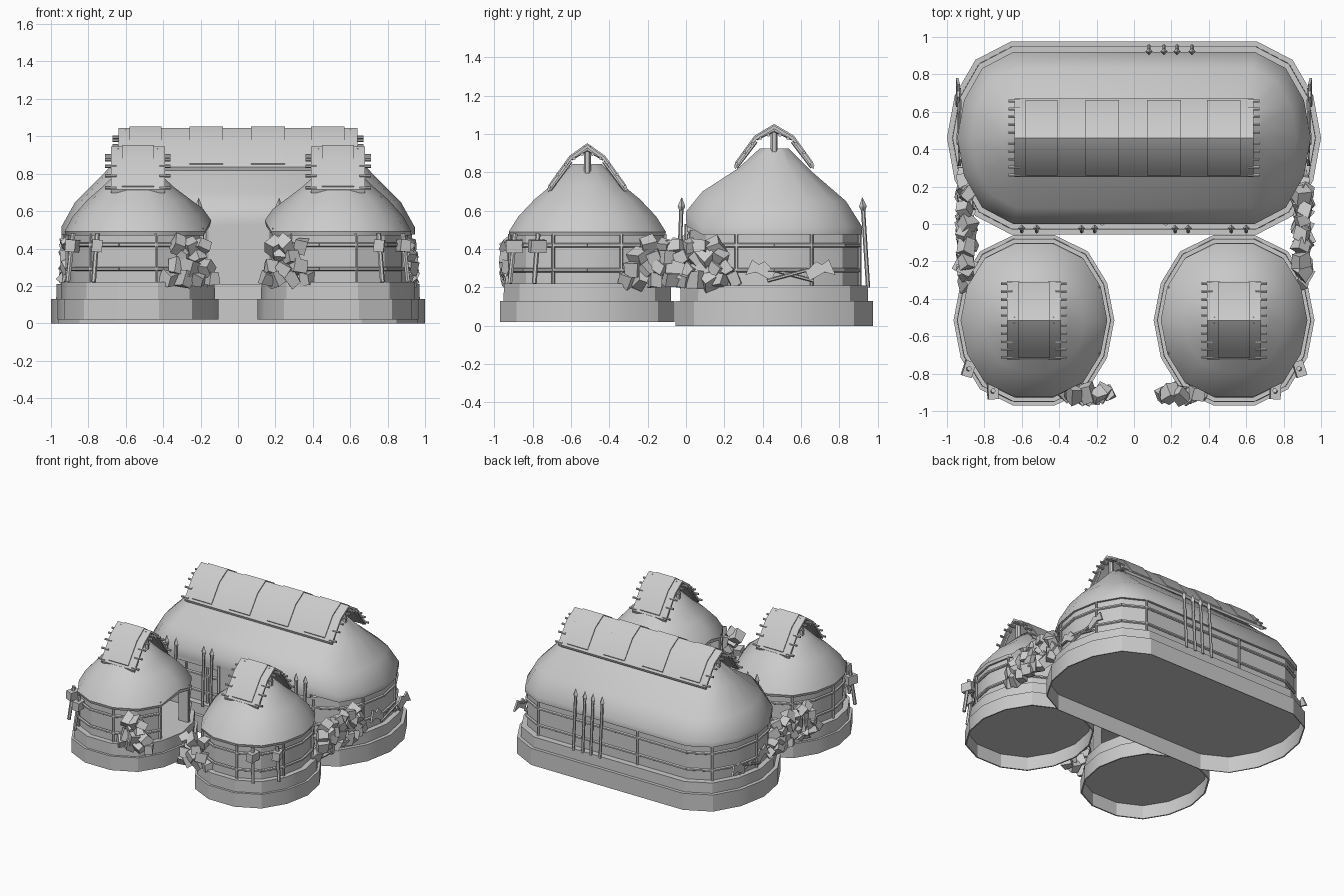
import bpy, bmesh, math, random
from mathutils import Vector, Matrix, Euler

if "Cube" in bpy.data.objects:
    bpy.data.objects.remove(bpy.data.objects["Cube"])

random.seed(4)
# quarter of the 14-sided unit outline, mirrored into a full loop (counter-clockwise)
Q = [(1, 0), (.91, .44), (.67, .81), (.26, 1)]
UNIT = Q + [(-x, y) for x, y in Q[::-1]] + [(-x, -y) for x, y in Q[1:]] + [(x, -y) for x, y in Q[:0:-1]]


def finish(bm, name, smooth=0):
    bmesh.ops.recalc_face_normals(bm, faces=bm.faces)
    me = bpy.data.meshes.new(name)
    bm.to_mesh(me)
    bm.free()
    ob = bpy.data.objects.new(name, me)
    bpy.context.collection.objects.link(ob)
    if smooth:
        bpy.ops.object.select_all(action='DESELECT')
        ob.select_set(True)
        bpy.context.view_layer.objects.active = ob
        bpy.ops.object.shade_smooth_by_angle(angle=math.radians(smooth))


def outline(c, s, rx, ry):
    return [Vector((c[0] + u * rx + math.copysign(s, u), c[1] + v * ry, 0)) for u, v in UNIT]


def loft(name, c, s, rings, lift=None, skip=None, caps=True, smooth=0):
    """Stack of outlines; lift raises chosen points, skip leaves out wall panels."""
    bm = bmesh.new()
    loops = []
    for k, (z, rx, ry) in enumerate(rings):
        loops.append([bm.verts.new(p + Vector((0, 0, z + (lift(i, k) if lift else 0))))
                      for i, p in enumerate(outline(c, s, rx, ry))])
    for a, b in zip(loops, loops[1:]):
        for i in range(14):
            j = (i + 1) % 14
            if not (skip and i in skip):
                bm.faces.new((a[i], a[j], b[j], b[i]))
    if caps:
        bm.faces.new(loops[0][::-1])
        bm.faces.new(loops[-1])
    finish(bm, name, smooth)


def rod(bm, p, q, r, r2=None, n=6):
    p, q = Vector(p), Vector(q)
    d = q - p
    m = Matrix.Translation((p + q) / 2) @ d.to_track_quat('Z', 'Y').to_matrix().to_4x4()
    bmesh.ops.create_cone(bm, cap_ends=True, segments=n, radius1=r, radius2=r if r2 is None else r2,
                          depth=d.length, matrix=m)


def prism(bm, pts, off):
    a = [bm.verts.new(p) for p in pts]
    b = [bm.verts.new(Vector(p) + Vector(off)) for p in pts]
    n = len(a)
    bm.faces.new(a)
    bm.faces.new(b[::-1])
    for i in range(n):
        bm.faces.new((a[i], b[i], b[(i + 1) % n], a[(i + 1) % n]))


def box(bm, c, size, rot=(0, 0, 0)):
    m = Matrix.LocRotScale(Vector(c), Euler(rot), Vector(size))
    bmesh.ops.create_cube(bm, size=1, matrix=m)


def lattice(name, c, s, rx, ry, skip=(), door=0):
    """Horizontal rails and upright posts around a wall."""
    bm = bmesh.new()
    pts = outline(c, s, rx, ry)
    for i in range(14):
        if i in skip:
            continue
        a, b = pts[i], pts[(i + 1) % 14]
        n = 7 if i == 10 and door else max(1, round((b - a).length / .4))
        for k in range(n):
            p, q = a.lerp(b, k / n), a.lerp(b, (k + 1) / n)
            if n == 7 and k == 3:
                continue
            if k % 2 == 0 and i % 2 == 1 or n == 7:
                rod(bm, p + Vector((0, 0, .2)), p + Vector((0, 0, .48)), .009)
            for z in (.29, .42):
                rod(bm, p + Vector((0, 0, z)), q + Vector((0, 0, z)), .011)
    finish(bm, name)


def strip(bm, c, half, x0, x1, t):
    pts = [(-y, z) for y, z in half[:0:-1]] + half
    loop = [(x0, c[1] + y, z) for y, z in pts] + [(x0, c[1] + y * .97, z - t) for y, z in pts[::-1]]
    prism(bm, loop, (x1 - x0, 0, 0))


def ridge_cover(name, c, hx, half, panels):
    """Bent thatch cover with raised panels, end pegs and gable posts."""
    bm = bmesh.new()
    strip(bm, c, half, c[0] - hx, c[0] + hx, .018)
    (y1, z1), (y2, z2) = half[1:]
    short = [(0, half[0][1] + .008), (y1 + .003, z1 + .007), (y2 - .008, z2 + .02)]
    for a, b in panels:
        strip(bm, c, short, c[0] + a, c[0] + b, .014)
    for e in (-1, 1):
        xe = c[0] + e * hx
        rod(bm, (xe - e * .04, c[1], z1 - .16), (xe - e * .04, c[1], half[0][1] - .01), .018)
        for d in (-1, 1):
            for k in range(5):
                p = Vector((0, d * y1 * .3, half[0][1] - .05)).lerp(Vector((0, d * y2 * .94, z2 + .01)), k / 4)
                p.z += .03 * math.sin(math.pi * k / 4)
                rod(bm, (xe - .03, c[1] + p.y, p.z), (xe + .03, c[1] + p.y, p.z), .009)
            for (ya, za), (yb, zb) in zip(half, half[1:]):
                rod(bm, (xe - e * .02, c[1] + d * ya * .94, za - .024),
                    (xe - e * .02, c[1] + d * yb * .94, zb - .01), .009)
    finish(bm, name, 50)


# long hall: plinth is hollow underneath up to the floor
H = (0, .46)
loft("hall_plinth", H, .54, [(.125, .45, .51), (0, .45, .51), (0, .46, .515), (.13, .46, .515),
                             (.13, .432, .49), (.21, .43, .488)], smooth=25)
loft("hall_wall", H, .54, [(.2, .39, .44), (.5, .39, .44)], caps=False, smooth=25)
HL = [.045, .045, .08, .05, .01, 0]
loft("hall_roof", H, .54, [(.475, .37, .42), (.475, .405, .458), (.515, .405, .46), (.65, .33, .375),
                           (.81, .17, .19), (.925, .06, .075)],
     lift=lambda i, k: HL[k] if UNIT[i][1] == -1 else 0, smooth=45)
lattice("hall_lattice", H, .54, .395, .447, door=.18)
ridge_cover("hall_ridge_cover", H, .64, [(0, 1.045), (.1, .985), (.21, .835)],
            [(-.58, -.41), (-.26, -.08), (.07, .25), (.39, .57)])

# hall doorway: door slab, jambs and lintel
bm = bmesh.new()
box(bm, (0, .012, .36), (.34, .02, .34))
for x in (-.17, .17):
    rod(bm, (x, .005, .2), (x, .005, .53), .014)
box(bm, (0, .02, .52), (1.24, .03, .06))
finish(bm, "hall_doorway")

# two round huts with inward-facing doors
for sx, side in ((-1, "left"), (1, "right")):
    c = (sx * .535, -.515)
    iv = 0 if sx < 0 else 7
    door = (iv, (iv - 1) % 14)
    loft(side + "_hut_plinth", c, 0, [(.125, .42, .445), (.02, .42, .445), (.02, .43, .455), (.13, .43, .455),
                                      (.13, .412, .437), (.22, .41, .435)], smooth=25)
    loft(side + "_hut_wall", c, 0, [(.2, .37, .395), (.49, .37, .395)], skip=door, caps=False, smooth=25)
    L = [.04, .05, .06, .04, .01, 0, 0]
    loft(side + "_hut_roof", c, 0, [(.47, .355, .37), (.47, .385, .405), (.49, .392, .41), (.57, .35, .36),
                                    (.66, .27, .275), (.73, .19, .19), (.845, .07, .075)],
         lift=lambda i, k: L[k] if i == iv else 0, smooth=45)
    lattice(side + "_hut_lattice", c, 0, .38, .405, skip=door)
    ridge_cover(side + "_hut_ridge_cover", c, .145, [(0, .945), (.09, .88), (.21, .715)], [(-.085, .085)])
    # door jambs
    bm = bmesh.new()
    for y in (-.17, .17):
        box(bm, (c[0] - sx * .31, c[1] + y, .36), (.08, .02, .3))
    finish(bm, side + "_hut_door_jambs")

    # hammers leaning on the hut corner
    bm = bmesh.new()
    for x, y, a in ((.885, -.775, .6), (.755, -.895, .95)):
        out = Vector((math.cos(a), -math.sin(a), 0))
        p = Vector((x, y, 0))
        p.x *= sx
        out.x *= sx
        rod(bm, p + out * .03 + Vector((0, 0, .22)), p - out * .005 + Vector((0, 0, .48)), .013)
        box(bm, p + Vector((0, 0, .415)), (.055, .085, .065), (0, .1, sx * (.9 - a)))
    finish(bm, side + "_hammers")

    # rubble piles: one between hut and hall, one beside the hut front
    for name, p0, p1 in (("side_rubble", (.9, -.3), (.9, .25)), ("front_rubble", (.15, -.91), (.36, -.91))):
        bm = bmesh.new()
        a, b = Vector(p0), Vector(p1)
        n = round((b - a).length / .065)
        for row in range(4):
            for k in range(n + 1):
                t = (k + .5 * (row % 2)) / n
                if t > 1 + .01 or (row > 1 and not .1 < t < .92):
                    continue
                p = a.lerp(b, t)
                m = Matrix.LocRotScale(
                    Vector((sx * (p.x + random.uniform(-.012, .012)), p.y + random.uniform(-.012, .012),
                            .24 + row * .058)),
                    Euler([random.uniform(0, 3) for _ in range(3)]),
                    Vector([random.uniform(.055, .085) for _ in range(3)]))
                for v in bmesh.ops.create_cube(bm, size=1, matrix=m)['verts']:
                    v.co += Vector([random.uniform(-.01, .01) for _ in range(3)])
        finish(bm, side + "_" + name)

    # crossed axes on the hall end
    bm = bmesh.new()
    for d in (-1, 1):
        def P(y, z):
            return (sx * (.925 + d * .006 + (.34 - z) * .1), .545 + d * y, z)
        rod(bm, P(-.12, .235), P(.18, .315), .009)
        prism(bm, [P(.08, .28), P(.135, .335), P(.165, .32), P(.2, .345), P(.235, .265), P(.18, .28),
                   P(.1, .235)], (sx * .014, 0, 0))
    finish(bm, side + "_crossed_axes")


# spears
def spear(bm, x, y0, y1):
    a, b = Vector((x, y0, .2)), Vector((x, y1, .67))
    rod(bm, a, a.lerp(b, .88), .011)
    rod(bm, a.lerp(b, .84), a.lerp(b, .9), .008, .02, 4)
    rod(bm, a.lerp(b, .9), b, .02, .001, 4)


bm = bmesh.new()
for x in (-.6, -.52, -.28, -.21, .22, .29, .52, .6):
    spear(bm, x, -.04, -.022)
finish(bm, "front_spears")
bm = bmesh.new()
for x in (.08, .16, .23, .31):
    spear(bm, x, .95, .92)
finish(bm, "back_spears")
